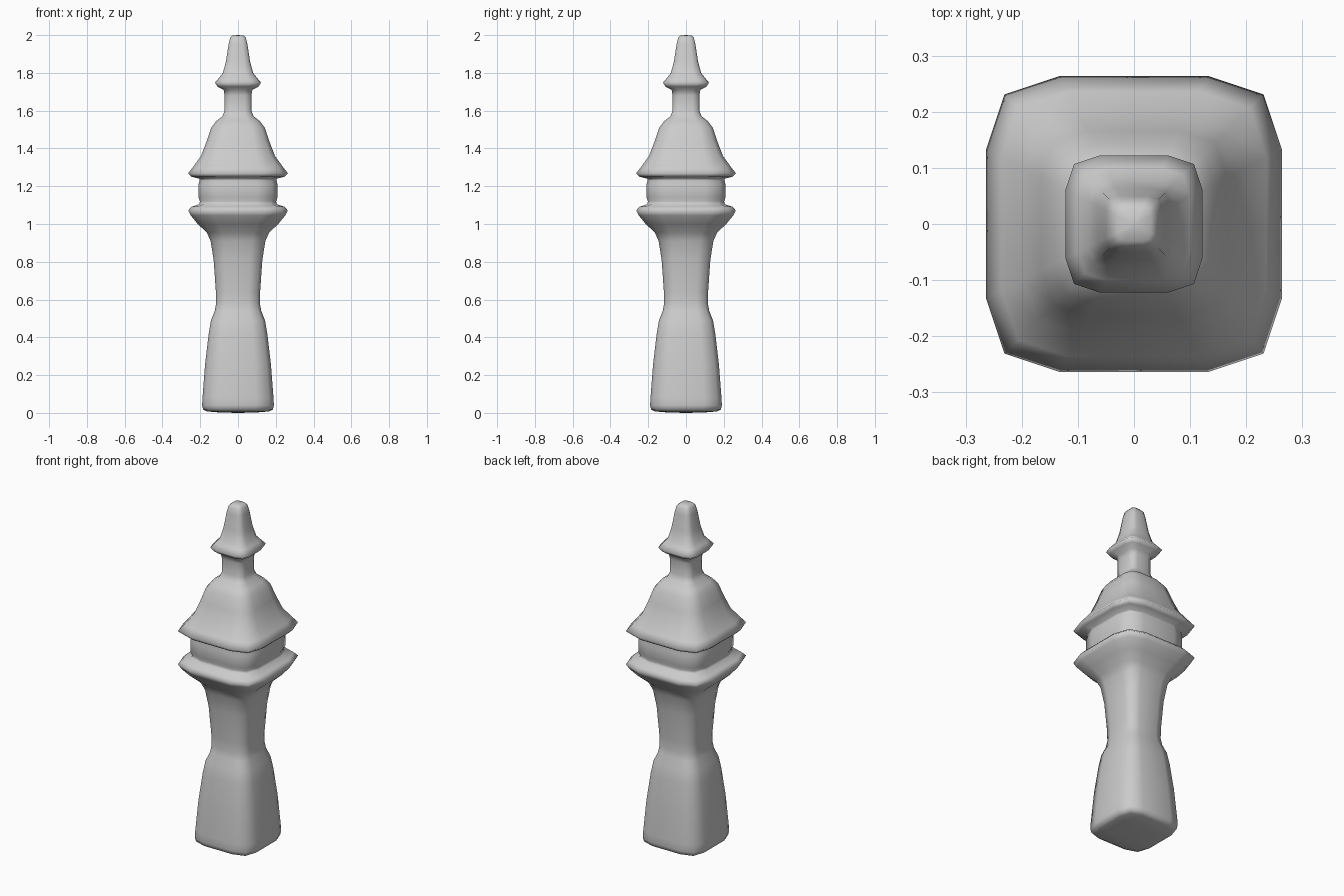
import bpy, bmesh

# Silhouette of the square-turned post: (half width, height)
PROFILE = [
    (0.095, 0.002), (0.165, 0.008), (0.185, 0.018), (0.19, 0.04), (0.188, 0.08),   # foot
    (0.174, 0.26), (0.155, 0.42), (0.143, 0.49), (0.123, 0.54), (0.116, 0.58),
    (0.117, 0.64), (0.129, 0.81), (0.145, 0.91), (0.165, 0.955),                    # shaft
    (0.213, 1.0), (0.25, 1.045), (0.264, 1.072), (0.245, 1.092), (0.205, 1.105),    # lower moulding
    (0.202, 1.12), (0.209, 1.14), (0.209, 1.21), (0.204, 1.23), (0.205, 1.24),      # band
    (0.245, 1.25), (0.264, 1.268), (0.236, 1.305), (0.196, 1.36),                   # roof
    (0.165, 1.44), (0.142, 1.51), (0.115, 1.545), (0.083, 1.57),
    (0.071, 1.60), (0.071, 1.68), (0.076, 1.71),                                  # neck
    (0.108, 1.727), (0.122, 1.748), (0.1, 1.775), (0.08, 1.80),                     # upper moulding
    (0.064, 1.86), (0.05, 1.95), (0.042, 1.985), (0.03, 1.998),                     # spire
]

# Softened square section, one quarter turned four times
QUARTER = [(1, 0), (1, 0.5), (0.875, 0.875), (0.5, 1)]


def section():
    pts, quarter = [], QUARTER
    for _ in range(4):
        pts += quarter
        quarter = [(-y, x) for x, y in quarter]
    return pts


bm = bmesh.new()
ring_shape = section()
n = len(ring_shape)
rings = [[bm.verts.new((r * x, r * y, z)) for x, y in ring_shape] for r, z in PROFILE]
for a, b in zip(rings, rings[1:]):
    for i in range(n):
        j = (i + 1) % n
        bm.faces.new((a[i], a[j], b[j], b[i]))

# Closing the foot and the tip
for ring, z in ((rings[0], 0.0), (rings[-1], 2.0)):
    c = bm.verts.new((0, 0, z))
    for i in range(n):
        bm.faces.new((ring[i], ring[(i + 1) % n], c))

bmesh.ops.recalc_face_normals(bm, faces=bm.faces)
for f in bm.faces:
    f.smooth = True
mesh = bpy.data.meshes.new("finial_post")
bm.to_mesh(mesh)
bm.free()
post = bpy.data.objects.new("finial_post", mesh)
bpy.context.collection.objects.link(post)
